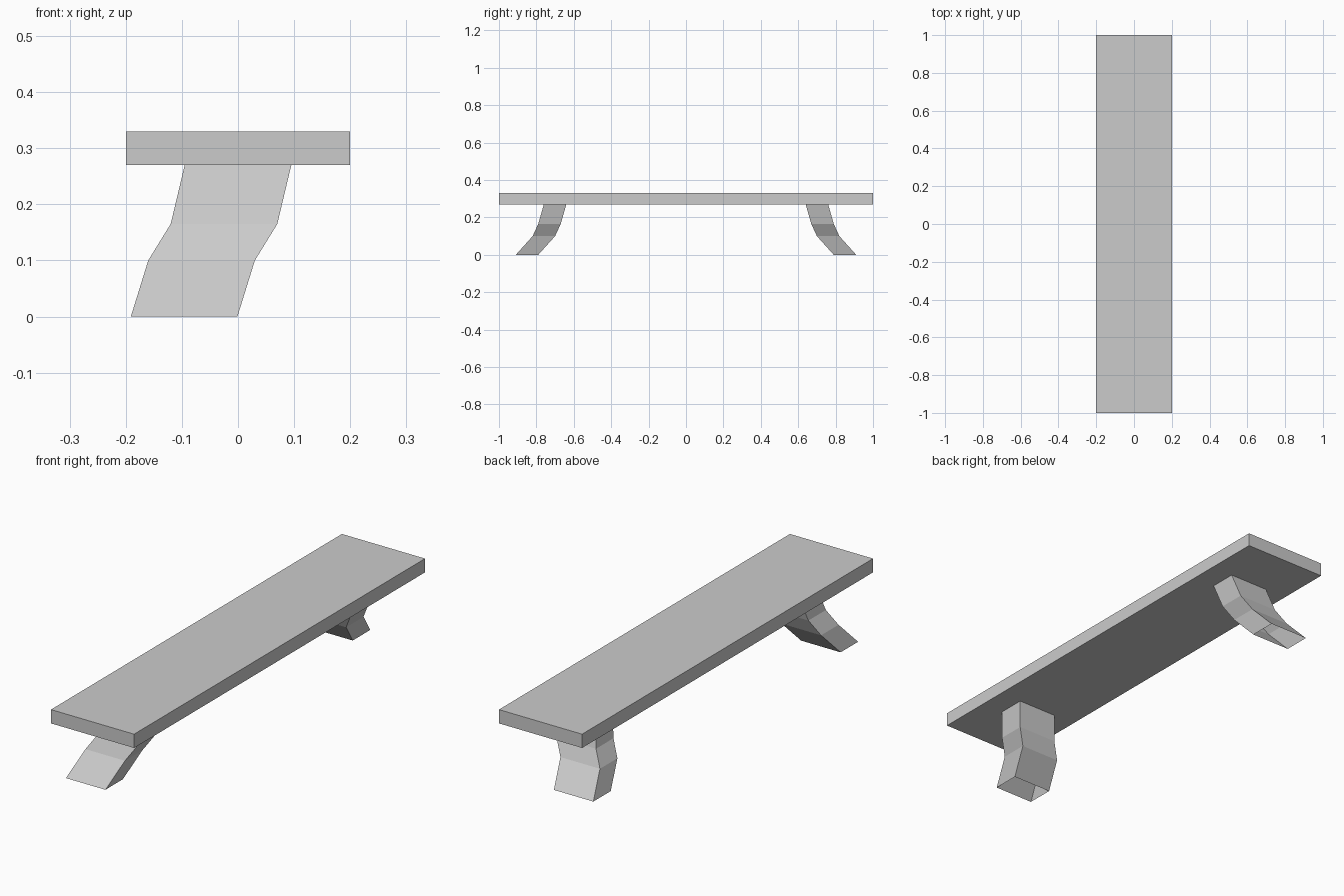
import bpy
import bmesh

if "Cube" in bpy.data.objects:
    bpy.data.objects.remove(bpy.data.objects["Cube"])

# Seat plank
bpy.ops.mesh.primitive_cube_add(size=1, location=(0, 0, 0.30))
seat = bpy.context.object
seat.name = "seat"
seat.scale = (0.4, 2.0, 0.06)

# Leg centre path (x, y, z) from the seat down to the ground
PATH = [(0, 0.70, 0.27), (-0.025, 0.73, 0.165), (-0.065, 0.76, 0.10), (-0.096, 0.85, 0)]
HALF_X, HALF_Y = 0.095, 0.06


def make_leg(name, side):
    """Open-ended bent box leg; side is -1 for front, 1 for back."""
    bm = bmesh.new()
    rings = [[bm.verts.new((x + sx * HALF_X, side * y + sy * HALF_Y, z))
              for sx, sy in ((-1, -1), (1, -1), (1, 1), (-1, 1))]
             for x, y, z in PATH]
    for upper, lower in zip(rings, rings[1:]):
        for i in range(4):
            j = (i + 1) % 4
            bm.faces.new((lower[i], lower[j], upper[j], upper[i]))
    mesh = bpy.data.meshes.new(name)
    bm.to_mesh(mesh)
    bm.free()
    bpy.context.collection.objects.link(bpy.data.objects.new(name, mesh))


# Legs splay outward at both ends
make_leg("front_leg", -1)
make_leg("back_leg", 1)
